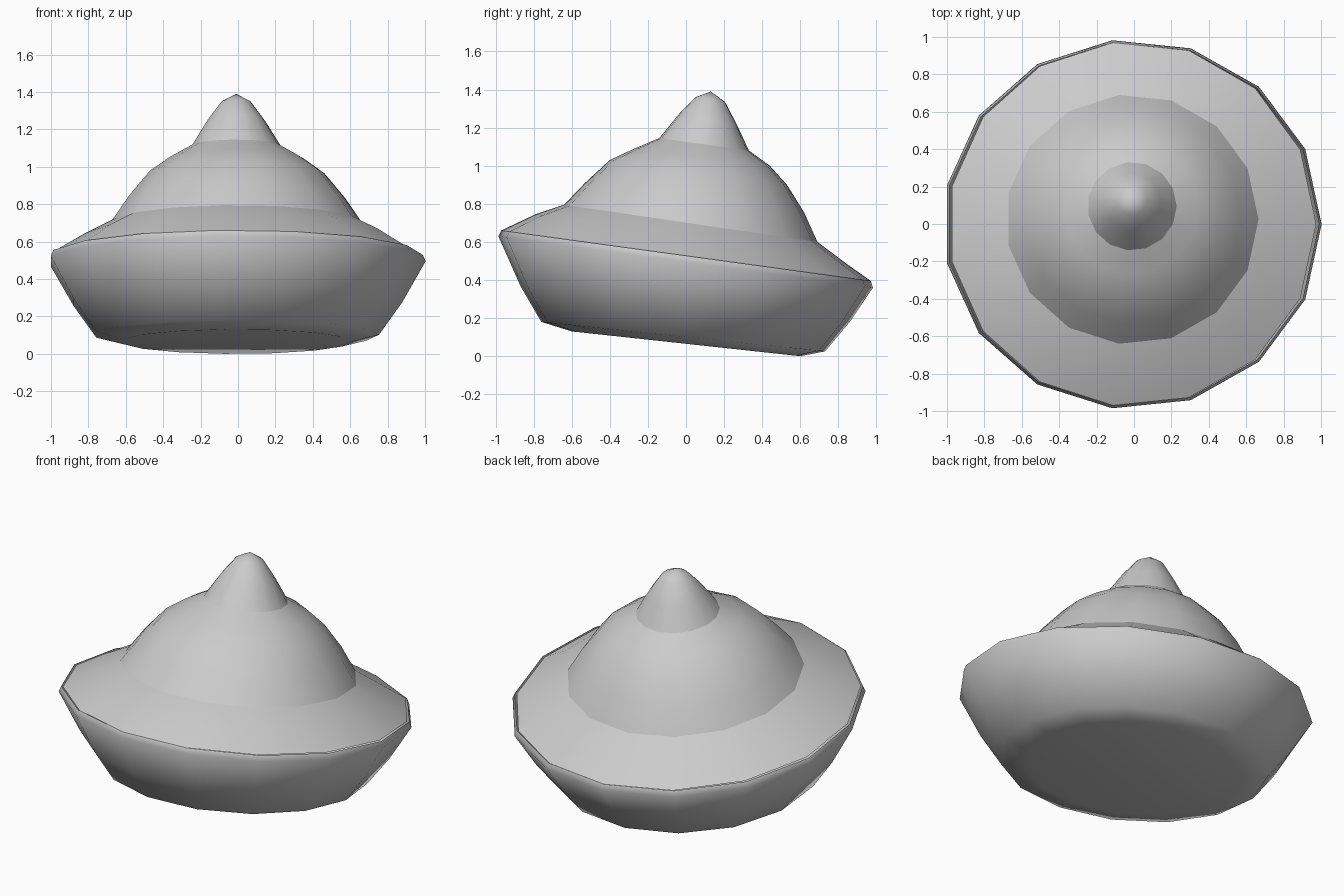
import bpy, bmesh, math

if "Cube" in bpy.data.objects:
    bpy.data.objects.remove(bpy.data.objects["Cube"])

SIDES = 15
CX = -0.01


def ring(bm, front, back, kx):
    """Tilted polygon ring spanning two (y, z) points of the side silhouette."""
    cy, cz = (front[0] + back[0]) / 2, (front[1] + back[1]) / 2
    k = math.sin(math.radians(96))
    hy, hz = (back[0] - front[0]) / 2 / k, (back[1] - front[1]) / 2 / k
    r = math.hypot(hy, hz) * kx
    return [bm.verts.new((CX + r * math.cos(a), cy + hy * math.sin(a), cz + hz * math.sin(a)))
            for a in (2 * math.pi * i / SIDES for i in range(SIDES))]


def turned_part(name, sections, kx, cap=False, tip=None):
    bm = bmesh.new()
    rings = [ring(bm, f, b, kx) for f, b in sections]
    for lo, hi in zip(rings, rings[1:]):
        for i in range(SIDES):
            j = (i + 1) % SIDES
            bm.faces.new((lo[i], lo[j], hi[j], hi[i]))
    if cap:
        bm.faces.new(rings[0][::-1])
    if tip:
        top = bm.verts.new(tip)
        for i in range(SIDES):
            bm.faces.new((rings[-1][i], rings[-1][(i + 1) % SIDES], top))
    me = bpy.data.meshes.new(name)
    bm.to_mesh(me)
    bm.free()
    ob = bpy.data.objects.new(name, me)
    bpy.context.collection.objects.link(ob)
    bpy.ops.object.select_all(action='DESELECT')
    ob.select_set(True)
    bpy.context.view_layer.objects.active = ob
    bpy.ops.object.shade_smooth_by_angle(angle=math.radians(60))


# Rings shared by neighbouring parts
shoulder = ((-0.64, 0.795), (0.69, 0.60))
neck = ((-0.14, 1.145), (0.33, 1.08))

# Bowl-shaped base with its wide rim and sloping brim
turned_part("lower_bowl", [
    ((-0.60, 0.13), (0.60, 0.0)),
    ((-0.76, 0.18), (0.73, 0.025)),
    ((-0.87, 0.37), (0.86, 0.18)),
    ((-0.985, 0.63), (0.982, 0.36)),
    ((-0.97, 0.66), (0.97, 0.395)),
], 1.015, cap=True)
turned_part("brim", [
    ((-0.97, 0.66), (0.97, 0.395)),
    ((-0.79, 0.745), (0.84, 0.487)),
    shoulder,
], 1.0)

# Rounded middle dome
turned_part("dome", [
    shoulder,
    ((-0.53, 0.91), (0.62, 0.755)),
    ((-0.40, 1.03), (0.53, 0.90)),
    ((-0.27, 1.09), (0.44, 1.00)),
    neck,
], 1.0)

# Pointed top knob
turned_part("top_knob", [
    neck,
    ((-0.03, 1.28), (0.27, 1.21)),
    ((0.05, 1.36), (0.205, 1.335)),
], 1.0, tip=(-0.01, 0.13, 1.39))
